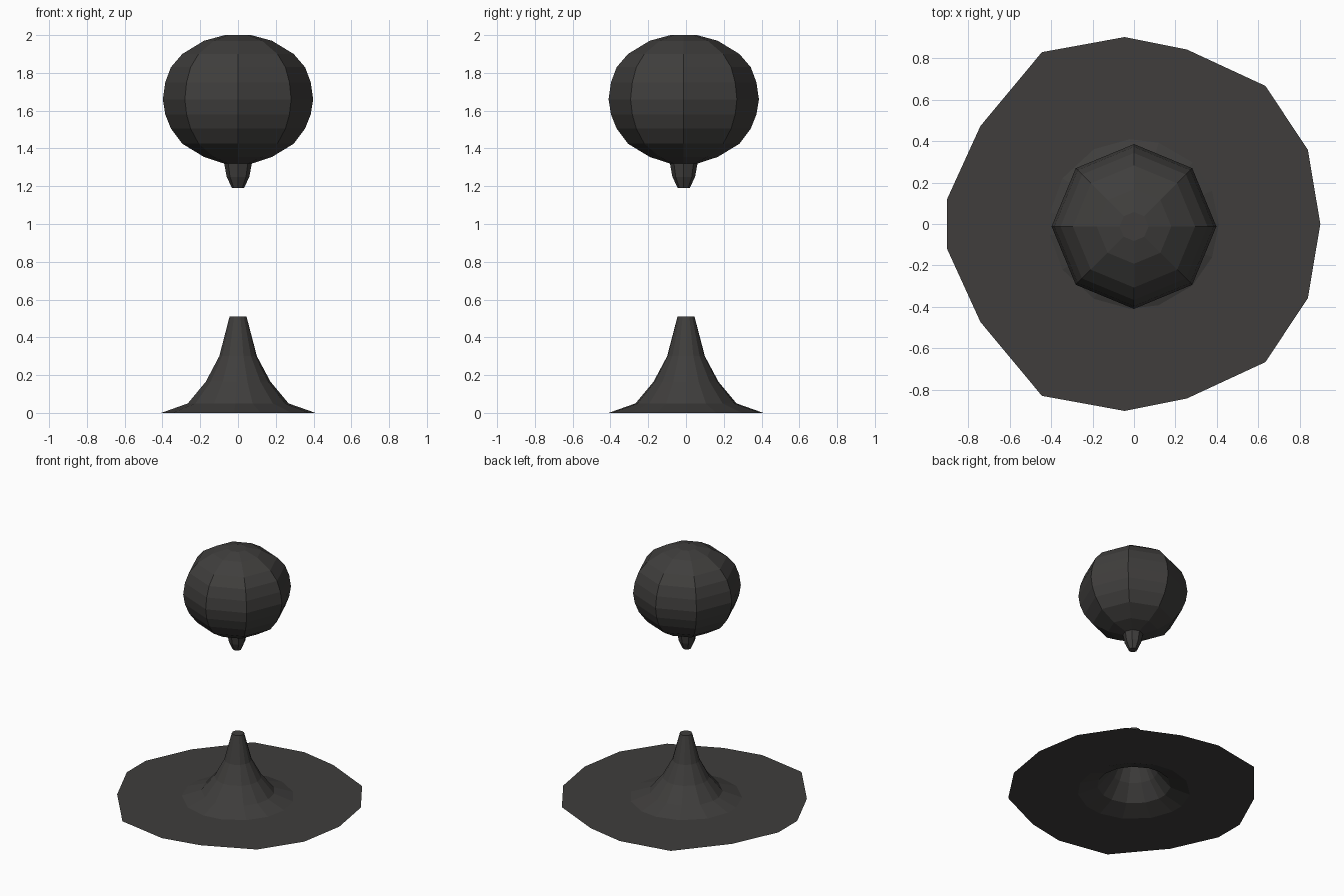
import bpy, bmesh, math

if "Cube" in bpy.data.objects:
    bpy.data.objects.remove(bpy.data.objects["Cube"])

mat = bpy.data.materials.new("dark_grey")
mat.diffuse_color = (0.05, 0.048, 0.046, 1)
mat.use_nodes = True
mat.node_tree.nodes["Principled BSDF"].inputs["Base Color"].default_value = mat.diffuse_color


def loft(name, rings, cap_first=True, cap_last=True):
    """Skin a stack of equal-length point rings, listed bottom to top."""
    bm = bmesh.new()
    loops = [[bm.verts.new(p) for p in ring] for ring in rings]
    n = len(loops[0])
    for a, b in zip(loops, loops[1:]):
        for i in range(n):
            j = (i + 1) % n
            bm.faces.new((a[i], a[j], b[j], b[i]))
    if cap_first:
        bm.faces.new(loops[0][::-1])
    if cap_last:
        bm.faces.new(loops[-1])
    mesh = bpy.data.meshes.new(name)
    bm.to_mesh(mesh)
    bm.free()
    mesh.materials.append(mat)
    obj = bpy.data.objects.new(name, mesh)
    bpy.context.collection.objects.link(obj)
    return obj


def ring(r, z, angles, cx=0.0, cy=0.0):
    return [(cx + r * math.cos(a), cy + r * math.sin(a), z) for a in angles]


# Falling droplet: eight-sided ball with a small tail
octagon = [math.tau * i / 8 for i in range(8)]
drop_profile = [(0.032, 1.19), (0.06, 1.25), (0.073, 1.32), (0.18, 1.355),
                (0.295, 1.425), (0.355, 1.505), (0.385, 1.58), (0.398, 1.66),
                (0.385, 1.75), (0.355, 1.83), (0.295, 1.90), (0.18, 1.97),
                (0.07, 2.0)]
loft("droplet", [ring(r, z, octagon, 0, -0.012) for r, z in drop_profile])

# Puddle outline: irregular half, mirrored across y = 0
half = [(0.84, 0.358), (0.635, 0.667), (0.255, 0.843), (-0.045, 0.903),
        (-0.445, 0.83), (-0.742, 0.473), (-0.903, 0.12)]
outline = [(0.9, 0)] + half + [(x, -y) for x, y in reversed(half)]
angles = [math.atan2(y, x) for x, y in outline]

# Splash: flat water sheet rising into a hollow central spike
spike_profile = [(0.41, 0.0), (0.268, 0.05), (0.172, 0.165),
                 (0.10, 0.30), (0.045, 0.51)]
rings = [[(x, y, 0) for x, y in outline]]
rings += [ring(r, z, angles) for r, z in spike_profile]
loft("splash", rings, cap_first=False)
